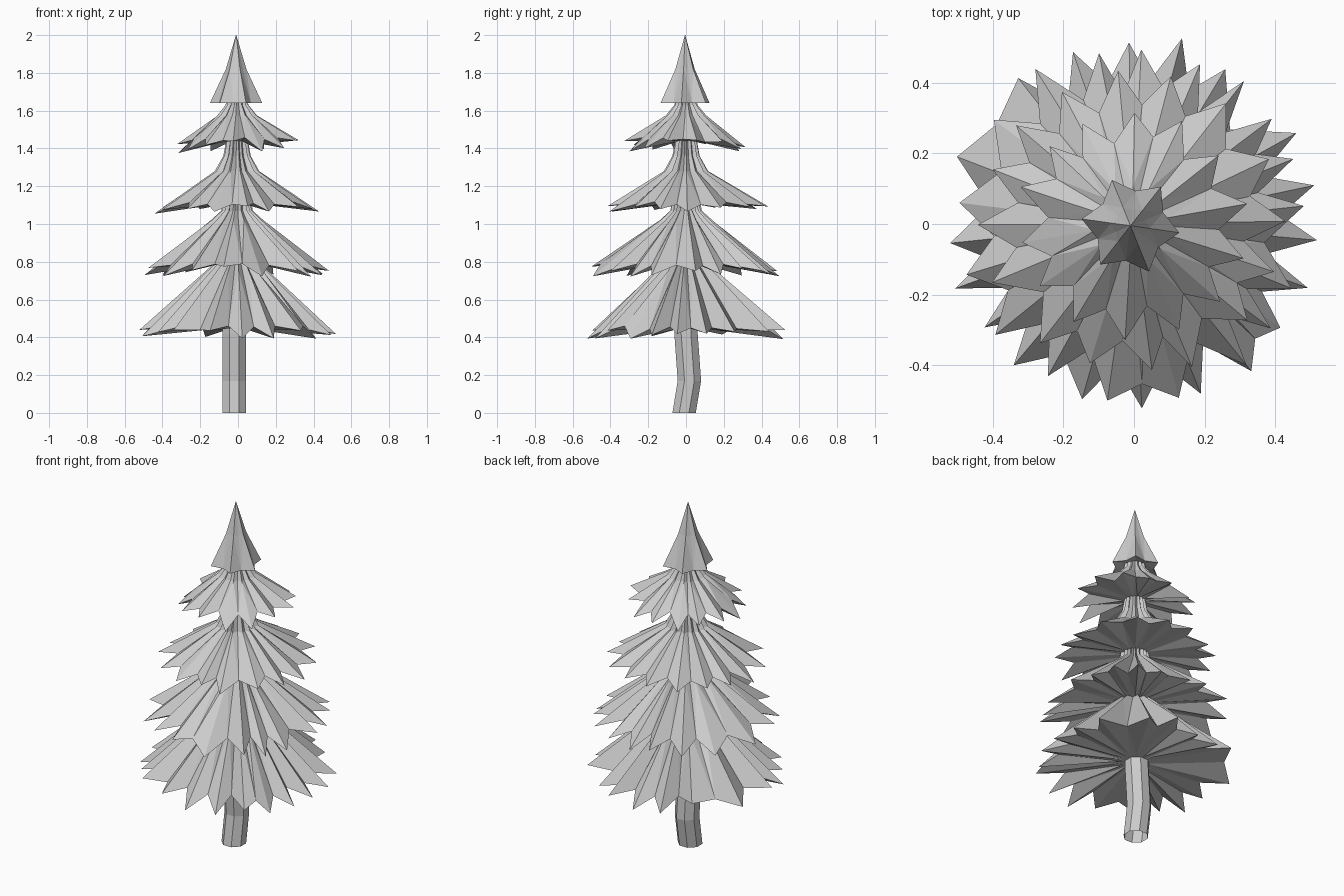
import bpy, bmesh, random
from math import sin, cos, pi, radians

if "Cube" in bpy.data.objects:
    bpy.data.objects.remove(bpy.data.objects["Cube"])

random.seed(11)
CX = -0.005


def loft(name, rings, cap=True):
    # bridge rings of equal vertex count, optionally capping both ends
    bm = bmesh.new()
    vs = [[bm.verts.new(p) for p in ring] for ring in rings]
    n = len(vs[0])
    for a, b in zip(vs, vs[1:]):
        for i in range(n):
            j = (i + 1) % n
            bm.faces.new((a[i], a[j], b[j], b[i]))
    if cap:
        bm.faces.new(vs[0])
        bm.faces.new(vs[-1])
    bmesh.ops.triangulate(bm, faces=[f for f in bm.faces if len(f.verts) == 4])
    bmesh.ops.recalc_face_normals(bm, faces=bm.faces)
    me = bpy.data.meshes.new(name)
    bm.to_mesh(me)
    bm.free()
    ob = bpy.data.objects.new(name, me)
    bpy.context.collection.objects.link(ob)
    return ob


def even(n, start):
    # evenly spread spike angles with a little jitter
    return [start + 360 * i / n + random.uniform(-4, 4) for i in range(n)]


def skirt(name, tips, profile, rim, zvar, under, webs=()):
    # folded star-shaped tier: ridges at the tips, valleys between them
    angs, spike = [], []
    for i, a in enumerate(tips):
        gap = (tips[(i + 1) % len(tips)] - a) % 360
        angs += [a, a + gap / 2]
        web = a in webs
        spike += [(rim[0] * random.uniform(0.96, 1.03),
                   rim[1] + random.uniform(-zvar, zvar) + (0.04 if web else 0)),
                  (rim[0] * (0.9 if web else random.uniform(0.72, 0.8)),
                   rim[1] + (0.05 if web else 0.035) + random.uniform(-zvar, zvar) * 0.4)]

    def ring(r, z, fold):
        return [(CX + r * (1 + fold * (-1) ** i) * cos(radians(a)),
                 r * (1 + fold * (-1) ** i) * sin(radians(a)), z)
                for i, a in enumerate(angs)]
    rings = [ring(r, z, 0.12) for r, z in profile]
    rings.append([(CX + r * cos(radians(a)), r * sin(radians(a)), z)
                  for a, (r, z) in zip(angs, spike)])
    rings.append(ring(under[0], under[1], 0.1))
    loft(name, rings)


# hollow trunk with a slight bend
path = [(-0.01, 0), (0.018, 0.17), (0.0, 0.42), (0.0, 0.5)]
loft("trunk", [[(-0.02 + 0.067 * cos(pi / 8 + k * pi / 4),
                 y + 0.067 * sin(pi / 8 + k * pi / 4), z) for k in range(8)]
               for y, z in path], cap=False)

# branch tiers, bottom to top
low = [-5, 12, 29, 59, 75, 91, 109, 128, 159, 186, 200, 215, 230, 254, 273, 292, 309, 325, 340]
mid = [6, 22, 37, 52, 67, 87, 101, 122, 143, 173, 197, 219, 241, 262, 285, 309, 323, 338]
skirt("branch_tier_1", low, [(0.08, 0.82), (0.15, 0.75)], (0.53, 0.415), 0.025, (0.06, 0.45), (128, 309))
skirt("branch_tier_2", mid, [(0.065, 1.13), (0.075, 1.07), (0.125, 1.02)], (0.505, 0.745), 0.025, (0.07, 0.80), (262,))
skirt("branch_tier_3", even(16, 4), [(0.05, 1.45), (0.065, 1.36), (0.105, 1.28)], (0.43, 1.075), 0.025, (0.06, 1.11))
skirt("branch_tier_4", even(14, 10), [(0.045, 1.68), (0.055, 1.63), (0.095, 1.575)], (0.325, 1.41), 0.035, (0.05, 1.44))

# pointed crown
crown = []
for z, ro, ri in [(2.0, 0.001, 0.001), (1.82, 0.055, 0.045), (1.64, 0.14, 0.1), (1.66, 0.045, 0.045)]:
    crown.append([(-0.01 + (ri if k % 2 else ro) * cos(radians(52 + 30 * k)),
                   -0.005 + (ri if k % 2 else ro) * sin(radians(52 + 30 * k)), z)
                  for k in range(12)])
loft("crown", crown)
